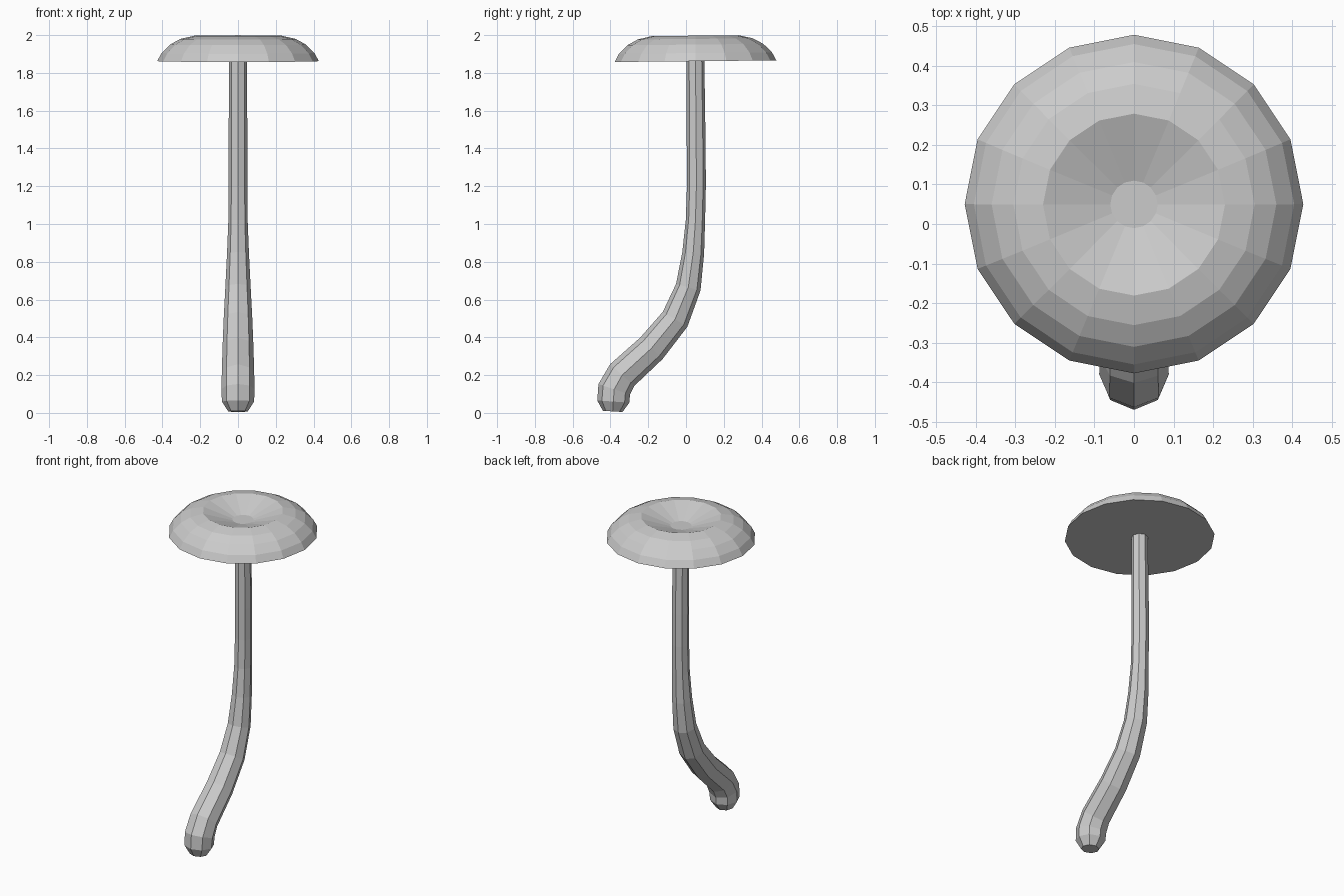
import bpy, bmesh
from math import sin, cos, pi
from mathutils import Vector, Matrix

if "Cube" in bpy.data.objects:
    bpy.data.objects.remove(bpy.data.objects["Cube"])


def skin(name, rings, cap_start, cap_end):
    """Bridge a list of vertex rings into one closed flat-shaded mesh."""
    bm = bmesh.new()
    loops = [[bm.verts.new(p) for p in ring] for ring in rings]
    n = len(loops[0])
    for a, b in zip(loops, loops[1:]):
        for i in range(n):
            j = (i + 1) % n
            bm.faces.new((a[i], a[j], b[j], b[i]))
    if cap_start:
        bm.faces.new(loops[0][::-1])
    if cap_end:
        bm.faces.new(loops[-1])
    bmesh.ops.recalc_face_normals(bm, faces=bm.faces[:])
    me = bpy.data.meshes.new(name)
    bm.to_mesh(me)
    bm.free()
    ob = bpy.data.objects.new(name, me)
    bpy.context.collection.objects.link(ob)
    return ob


def circle(n, r):
    return [Vector((r * cos(2 * pi * i / n), r * sin(2 * pi * i / n), 0)) for i in range(n)]


# Stem: (y, z, radius) along a bent path, eight sides
path = [(-0.388, 0.008, 0.052), (-0.385, 0.06, 0.085), (-0.38, 0.125, 0.088),
        (-0.338, 0.20, 0.086), (-0.183, 0.342, 0.082), (-0.058, 0.495, 0.076),
        (0.012, 0.665, 0.067), (0.038, 0.845, 0.058), (0.050, 1.02, 0.051),
        (0.055, 1.20, 0.050), (0.054, 1.40, 0.050), (0.050, 1.87, 0.047)]
rings = []
for k, (y, z, r) in enumerate(path):
    y0, z0, _ = path[max(k - 1, 0)]
    y1, z1, _ = path[min(k + 1, len(path) - 1)]
    t = Vector((0, y1 - y0, z1 - z0)).normalized()
    side = Vector((0, t.z, -t.y))
    rings.append([Vector((p.x, y, z)) + side * p.y for p in circle(8, r)])
skin("stem", rings, True, True)

# Cap: (radius, z) profile with a dished top and flat underside, sixteen sides
profile = [(0.428, 1.862), (0.405, 1.905), (0.36, 1.95), (0.305, 1.98),
           (0.23, 1.997), (0.06, 1.94)]
cap = skin("cap", [[p + Vector((0, 0, z)) for p in circle(16, r)] for r, z in profile], True, True)
tilt = Matrix.Translation((0, 0.05, 1.9)) @ Matrix.Rotation(0.01, 4, 'X') @ Matrix.Translation((0, 0, -1.9))
cap.data.transform(tilt)
